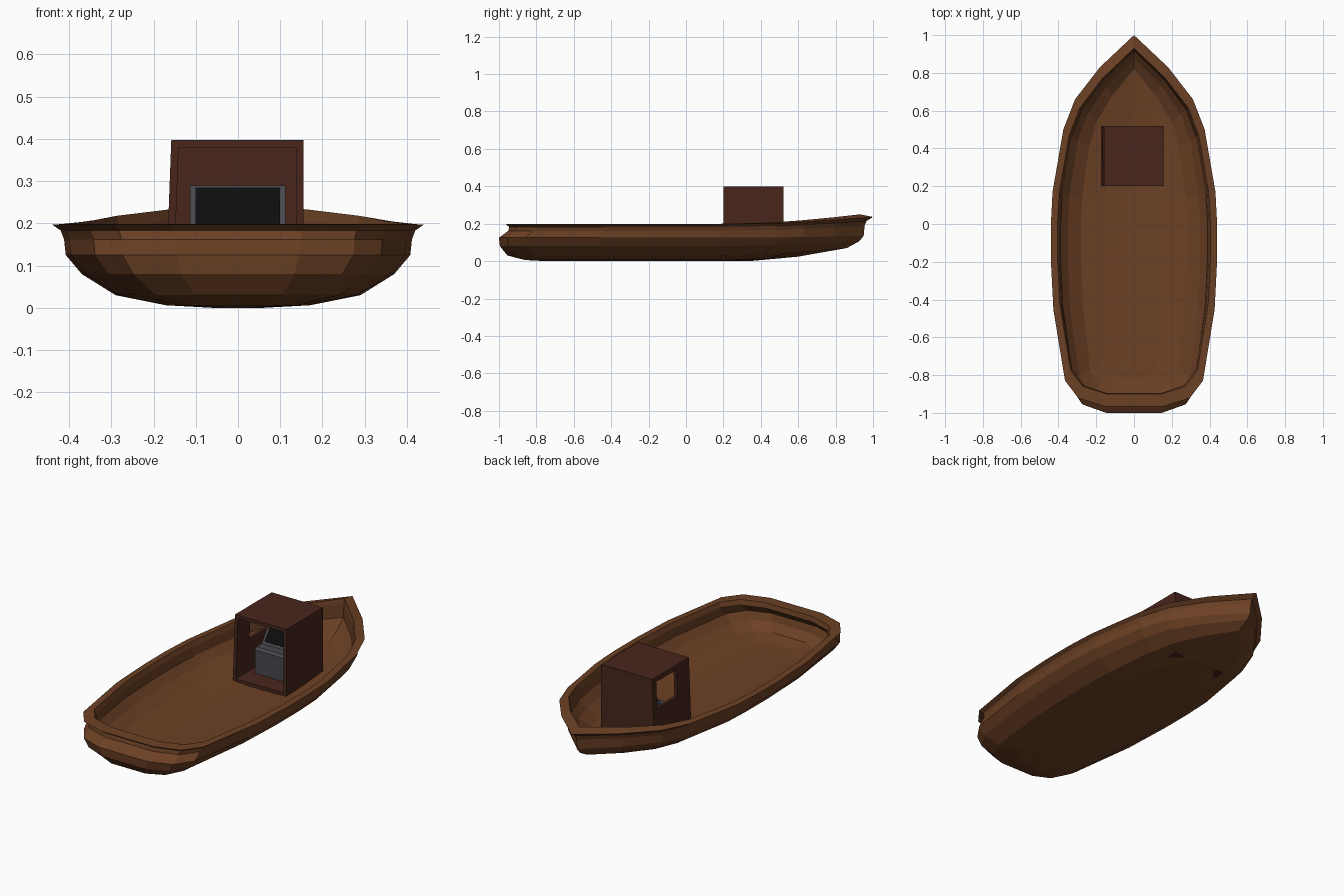
import bpy, bmesh

if "Cube" in bpy.data.objects:
    bpy.data.objects.remove(bpy.data.objects["Cube"])


def material(name, rgb):
    m = bpy.data.materials.new(name)
    m.diffuse_color = (*rgb, 1)
    m.use_nodes = True
    m.node_tree.nodes["Principled BSDF"].inputs["Base Color"].default_value = m.diffuse_color
    return m


hull_wood = material("hull_wood", (0.15, 0.052, 0.018))
cabin_wood = material("cabin_wood", (0.065, 0.019, 0.012))
grey = material("console_grey", (0.065, 0.063, 0.073))
black = material("screen_black", (0.004, 0.004, 0.004))


def finish(name, bm, mat):
    bmesh.ops.recalc_face_normals(bm, faces=bm.faces)
    me = bpy.data.meshes.new(name)
    bm.to_mesh(me)
    bm.free()
    ob = bpy.data.objects.new(name, me)
    bpy.context.collection.objects.link(ob)
    me.materials.append(mat)
    return ob


def extrude_x(name, profile, x0, x1, mat):
    """Prism: a (y, z) profile swept from x0 to x1."""
    bm = bmesh.new()
    a = [bm.verts.new((x0, y, z)) for y, z in profile]
    b = [bm.verts.new((x1, y, z)) for y, z in profile]
    n = len(profile)
    bm.faces.new(a)
    bm.faces.new(b)
    for i in range(n):
        j = (i + 1) % n
        bm.faces.new((a[i], a[j], b[j], b[i]))
    return finish(name, bm, mat)


# Hull: half plan outline (width, length), stern to bow
plan = [(0, -1), (.36, -1), (.67, -.955), (.83, -.86), (.97, -.47), (1, -.2),
        (1, 0), (.98, .17), (.85, .5), (.71, .66), (.41, .83), (0, 1)]
# Rings from keel outside, over the rim, to the floor inside:
# half width, stern y, bow y, height, height at bow
rings = [
    (.06, .75, .34, .000, .000),
    (.17, .86, .60, .006, .024),
    (.29, .955, .86, .030, .070),
    (.37, .995, .925, .080, .105),
    (.408, 1.0, .95, .125, .135),
    (.412, .95, .955, .162, .190),
    (.42, .945, .965, .183, .215),
    (.44, .965, 1.0, .197, .236),
    (.405, .900, .93, .199, .250),
    (.395, .895, .925, .172, .225),
    (.388, .945, .92, .125, .150),
    (.35, .935, .88, .085, .110),
    (.28, .90, .82, .045, .070),
    (.16, .82, .58, .027, .036),
    (.06, .72, .33, .024, .024),
]
bm = bmesh.new()
loops = []
for w, stern, bow, z, zbow in rings:
    right = []
    for u, s in plan:
        lift = max(0, (s - .3) / .7) ** 1.5
        right.append((u * w, s * (bow if s > 0 else stern), z + (zbow - z) * lift))
    left = [(-x, y, zz) for x, y, zz in reversed(right[1:-1])]
    loops.append([bm.verts.new(p) for p in right + left])
for a, b in zip(loops, loops[1:]):
    for i in range(len(a)):
        j = (i + 1) % len(a)
        bm.faces.new((a[i], a[j], b[j], b[i]))
bm.faces.new(loops[0])
bm.faces.new(loops[-1])
finish("hull", bm, hull_wood)

# Cabin: open at the stern side, one window in the left wall
bm = bmesh.new()
y0, y1, z0, z1 = .2, .52, .025, .398


def left_x(z):
    return -.172 + .014 * (z - z0) / (z1 - z0)


def left_rect(ya, yb, za, zb):
    return [bm.verts.new((left_x(z), y, z))
            for y, z in ((ya, za), (yb, za), (yb, zb), (ya, zb))]


L = left_rect(y0, y1, z0, z1)
W = left_rect(.31, .487, .225, .372)
R = [bm.verts.new((.155, y, z)) for y, z in ((y0, z0), (y1, z0), (y1, z1), (y0, z1))]
for i in range(4):
    j = (i + 1) % 4
    bm.faces.new((L[i], L[j], W[j], W[i]))
    if i < 3:  # floor, bow-side wall, roof
        bm.faces.new((L[i], L[j], R[j], R[i]))
bm.faces.new(R)
cabin = finish("cabin", bm, cabin_wood)
# make sure the normals point outward so the walls thicken inward
roof = max(cabin.data.polygons, key=lambda p: p.center.z)
if roof.normal.z < 0:
    cabin.data.flip_normals()
solid = cabin.modifiers.new("walls", 'SOLIDIFY')
solid.thickness = .018
solid.offset = -1
solid.use_even_offset = True

# Console with tilted screen
extrude_x("console", [(.31, .04), (.31, .172), (.322, .185), (.49, .185), (.49, .04)],
          -.114, .113, grey)
extrude_x("screen_frame", [(.368, .184), (.447, .29), (.468, .276), (.398, .180)],
          -.114, .113, grey)
extrude_x("screen", [(.3735, .1975), (.4405, .2855), (.446, .281), (.379, .193)],
          -.101, .100, black)
